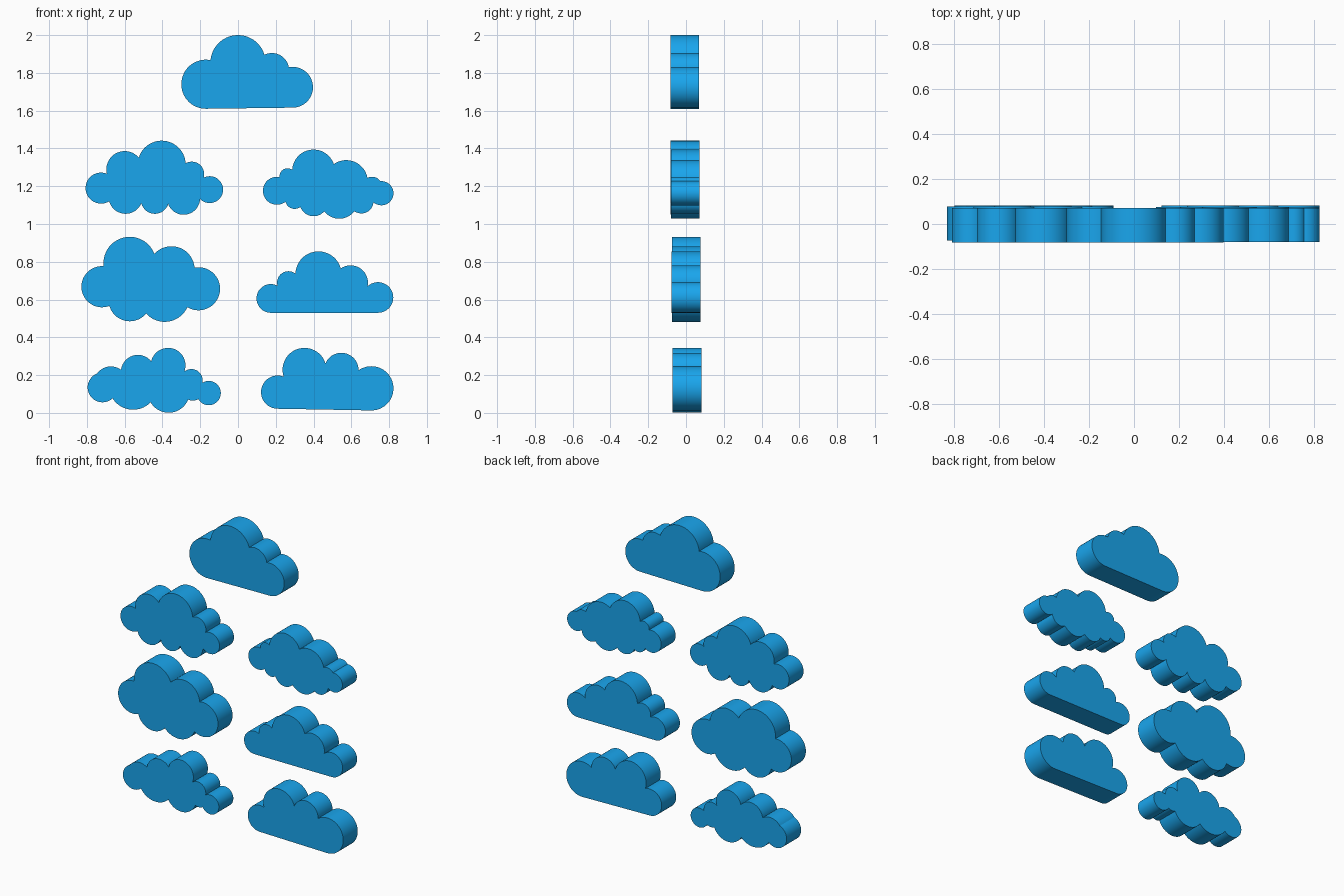
import bpy, bmesh, math
from mathutils import Vector

if "Cube" in bpy.data.objects:
    bpy.data.objects.remove(bpy.data.objects["Cube"])

HALF_DEPTH = 0.076

blue = bpy.data.materials.new("sky_blue")
blue.diffuse_color = (0.01, 0.38, 0.85, 1)
blue.use_nodes = True
blue.node_tree.nodes["Principled BSDF"].inputs["Base Color"].default_value = blue.diffuse_color

# Each cloud: y offset, then puffs (x, z, radius) clockwise round the outline.
# Neighbouring puffs meet at a crease; puffs that do not touch get a straight edge.
CLOUDS = {
    "top_cloud": (-0.006, [
        (-.17, 1.74, .13), (0, 1.854, .146), (.18, 1.815, .09), (.289, 1.724, .108)]),
    "upper_left_cloud": (-0.005, [
        (-.725, 1.19, .082), (-.60, 1.289, .097), (-.404, 1.314, .127),
        (-.245, 1.264, .066), (-.15, 1.182, .071), (-.288, 1.136, .087),
        (-.44, 1.128, .074), (-.595, 1.144, .09)]),
    "upper_right_cloud": (-0.004, [
        (.206, 1.176, .074), (.262, 1.253, .042), (.40, 1.281, .113),
        (.573, 1.224, .114), (.71, 1.197, .053), (.759, 1.163, .064),
        (.653, 1.12, .064), (.536, 1.128, .10), (.40, 1.115, .074), (.30, 1.13, .05)]),
    "middle_left_cloud": (0.002, [
        (-.72, .668, .109), (-.573, .793, .139), (-.352, .76, .122),
        (-.209, .657, .114), (-.388, .613, .131), (-.573, .597, .112)]),
    "middle_right_cloud": (0.0, [
        (.174, .606, .076), (.267, .69, .06), (.426, .733, .122),
        (.596, .689, .092), (.741, .611, .081)]),
    "lower_left_cloud": (0.005, [
        (-.717, .135, .079), (-.673, .156, .09), (-.53, .217, .09),
        (-.37, .252, .092), (-.247, .172, .06), (-.155, .105, .064),
        (-.24, .12, .055), (-.367, .112, .111), (-.555, .147, .13)]),
    "lower_right_cloud": (0.005, [
        (.21, .11, .088), (.352, .228, .116), (.547, .227, .091), (.706, .13, .117)]),
}


def joint(a, b):
    """Leave point on puff a and arrive point on puff b, on the outer side."""
    ca, cb = Vector(a[:2]), Vector(b[:2])
    ra, rb = a[2], b[2]
    d = (cb - ca).length
    u = (cb - ca) / d
    n = Vector((-u.y, u.x))
    if d < ra + rb:
        s = (d * d + ra * ra - rb * rb) / (2 * d)
        p = ca + u * s + n * math.sqrt(max(ra * ra - s * s, 0))
        return p, p
    k = (ra - rb) / d
    m = u * k + n * math.sqrt(1 - k * k)
    return ca + m * ra, cb + m * rb


def outline(puffs):
    count = len(puffs)
    joints = [joint(puffs[i], puffs[(i + 1) % count]) for i in range(count)]
    pts = []
    for i, (x, z, r) in enumerate(puffs):
        start, end = joints[i - 1][1], joints[i][0]
        a0 = math.atan2(start.y - z, start.x - x)
        a1 = math.atan2(end.y - z, end.x - x)
        sweep = (a0 - a1) % (2 * math.pi)
        steps = max(2, round(sweep / math.radians(5)))
        for j in range(steps + 1):
            a = a0 - sweep * j / steps
            p = Vector((x + r * math.cos(a), z + r * math.sin(a)))
            if not pts or (p - pts[-1]).length > 1e-5:
                pts.append(p)
    if (pts[0] - pts[-1]).length < 1e-5:
        pts.pop()
    return pts


def make_cloud(name, y, puffs):
    bm = bmesh.new()
    face = bm.faces.new([bm.verts.new((p.x, y - HALF_DEPTH, p.y)) for p in outline(puffs)])
    back = bmesh.ops.extrude_face_region(bm, geom=[face], use_keep_orig=True)["geom"]
    verts = [g for g in back if isinstance(g, bmesh.types.BMVert)]
    bmesh.ops.translate(bm, verts=verts, vec=(0, 2 * HALF_DEPTH, 0))
    bmesh.ops.recalc_face_normals(bm, faces=bm.faces)
    mesh = bpy.data.meshes.new(name)
    bm.to_mesh(mesh)
    bm.free()
    mesh.materials.append(blue)
    obj = bpy.data.objects.new(name, mesh)
    bpy.context.collection.objects.link(obj)
    # Round walls smooth, creases and caps sharp
    bpy.ops.object.select_all(action='DESELECT')
    obj.select_set(True)
    bpy.context.view_layer.objects.active = obj
    bpy.ops.object.shade_smooth_by_angle(angle=math.radians(25))


for cloud_name, (offset, puff_list) in CLOUDS.items():
    make_cloud(cloud_name, offset, puff_list)
